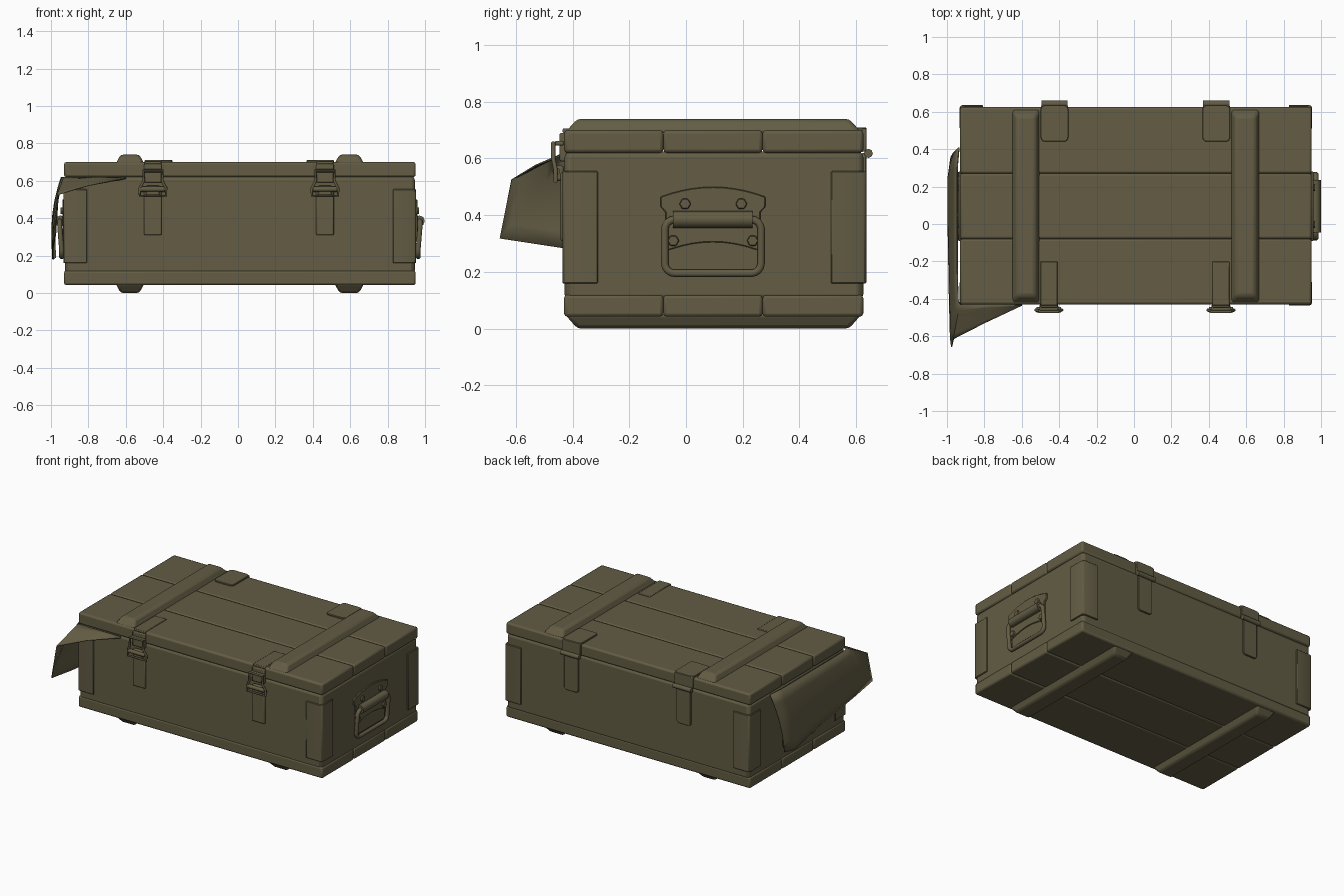
import bpy, bmesh, math
from mathutils import Vector

if "Cube" in bpy.data.objects:
    bpy.data.objects.remove(bpy.data.objects["Cube"])

olive = bpy.data.materials.new("olive drab")
olive.diffuse_color = (0.125, 0.108, 0.058, 1)
olive.use_nodes = True
olive.node_tree.nodes["Principled BSDF"].inputs["Base Color"].default_value = olive.diffuse_color
X0, X1, Y0, Y1 = -0.93, 0.95, -0.43, 0.63
CX = (X0 + X1) / 2


def finish(name, bm, bevel=0.0, segs=2, angle=35):
    bmesh.ops.recalc_face_normals(bm, faces=bm.faces)
    me = bpy.data.meshes.new(name)
    bm.to_mesh(me)
    bm.free()
    ob = bpy.data.objects.new(name, me)
    bpy.context.collection.objects.link(ob)
    me.materials.append(olive)
    if bevel:
        m = ob.modifiers.new("bevel", 'BEVEL')
        m.width, m.segments, m.limit_method = bevel, segs, 'ANGLE'
    bpy.ops.object.select_all(action='DESELECT')
    ob.select_set(True)
    bpy.context.view_layer.objects.active = ob
    bpy.ops.object.shade_smooth_by_angle(angle=math.radians(angle))
    return ob


def box(name, x, y, z, bevel=0.0, taper=(0, 0), up=1):
    """Box from ranges; taper pulls in the top (up=1) or bottom (up=-1) face."""
    bm = bmesh.new()
    bmesh.ops.create_cube(bm, size=1)
    for v in bm.verts:
        t = 1 if v.co.z * up > 0 else 0
        sx, sy = (1 if v.co.x > 0 else -1), (1 if v.co.y > 0 else -1)
        v.co = (x[v.co.x > 0] - sx * t * taper[0], y[v.co.y > 0] - sy * t * taper[1], z[v.co.z > 0])
    return finish(name, bm, bevel)


def prism(name, pts, offset):
    """Closed outline of 3D points, extruded along offset."""
    bm = bmesh.new()
    f = bm.faces.new([bm.verts.new(p) for p in pts])
    r = bmesh.ops.extrude_face_region(bm, geom=[f])
    bmesh.ops.translate(bm, vec=offset, verts=[v for v in r['geom'] if isinstance(v, bmesh.types.BMVert)])
    return finish(name, bm, 0.003, 1)


def wire(name, pts, r, cyclic=True):
    """Round bar along a path."""
    cu = bpy.data.curves.new(name, 'CURVE')
    cu.dimensions, cu.bevel_depth, cu.bevel_resolution, cu.use_fill_caps = '3D', r, 2, True
    s = cu.splines.new('POLY')
    s.points.add(len(pts) - 1)
    for p, co in zip(s.points, pts):
        p.co = (*co, 1)
    s.use_cyclic_u = cyclic
    ob = bpy.data.objects.new(name, cu)
    bpy.context.collection.objects.link(ob)
    cu.materials.append(olive)
    bpy.ops.object.select_all(action='DESELECT')
    ob.select_set(True)
    bpy.context.view_layer.objects.active = ob
    bpy.ops.object.convert(target='MESH')
    bpy.ops.object.shade_smooth_by_angle(angle=math.radians(50))


def rounded(a0, a1, b0, b1, r, n=4):
    """2D rounded rectangle outline."""
    out = []
    for i, (a, b) in enumerate([(a1 - r, b1 - r), (a0 + r, b1 - r), (a0 + r, b0 + r), (a1 - r, b0 + r)]):
        for k in range(n + 1):
            t = math.pi / 2 * (i + k / n)
            out.append((a + r * math.cos(t), b + r * math.sin(t)))
    return out


# crate body
box("body", (X0 + .005, X1 - .005), (Y0 + .002, Y1 - .005), (.10, .625), .02)

# lid and base, three planks each
seams = [Y0, -.08, .27, Y1 - .005]
for nm, z in (("lid", (.62, .70)), ("base", (.042, .12))):
    for i in range(3):
        box(f"{nm}_plank", (X0, X1), (seams[i], seams[i + 1]), z, .012)

# battens across the lid and under the base
for x in ((-.655, -.50), (.515, .675)):
    box("lid_batten", x, (Y0 + .002, Y1 - .01), (.69, .74), .014, (.028, .045))
    box("base_batten", x, (Y0 + .002, Y1 - .01), (0, .052), .014, (.028, .045), -1)

# corner plates wrapped round the four vertical edges
for sx, xe in ((-1, X0), (1, X1)):
    for sy, ye in ((-1, Y0), (1, Y1)):
        L, t, o = .125, .012, .006
        xo, yo, c = xe + sx * o * .5, ye + sy * o, .016
        pts = [(xo - sx * L, yo), (xo - sx * c, yo), (xo - sx * c * .3, yo - sy * c * .3), (xo, yo - sy * c),
               (xo, yo - sy * L), (xo - sx * t, yo - sy * L), (xo - sx * t, yo - sy * 2 * t),
               (xo - sx * 2 * t, yo - sy * t), (xo - sx * L, yo - sy * t)]
        prism("corner_plate", [(a, b, .16) for a, b in pts], Vector((0, 0, .395)))

# front latches
for x in (-.455, .465):
    box("latch_plate", (x - .047, x + .047), (Y0 - .012, Y0 + .01), (.31, .55), .006)
    box("latch_lever", (x - .038, x + .038), (Y0 - .03, Y0), (.52, .575), .01)
    box("latch_catch", (x - .047, x + .047), (Y0 - .016, Y0 + .01), (.59, .69), .006)
    box("latch_hook", (x - .05, x + .05), (Y0 - .034, Y0), (.645, .662), .006)
    box("latch_lid_tab", (x - .045, x + .045), (Y0 - .005, -.20), (.69, .706), .004)
    loop = [(x - .07, .52), (x + .07, .52), (x + .07, .56), (x + .05, .60), (x + .05, .655),
            (x - .05, .655), (x - .05, .60), (x - .07, .56)]
    wire("latch_loop", [(a, Y0 - .03 - .008 * (b > .58), b) for a, b in loop], .008)
    wire("latch_pin", [(x - .065, Y0 - .028, .555), (x + .065, Y0 - .028, .555)], .014, False)

# rear hinges
for x in (-.425, .44):
    prism("hinge_lid_leaf", [(a, b, .69) for a, b in rounded(x - .074, x + .074, .44, Y1 + .006, .025)],
          Vector((0, 0, .02)))
    box("hinge_lid_bend", (x - .072, x + .072), (Y1 - .012, Y1 + .006), (.625, .705), .004)
    prism("hinge_body_leaf", [(a, Y1 - .01, b) for a, b in rounded(x - .055, x + .055, .36, .62, .02)],
          Vector((0, .016, 0)))
    wire("hinge_barrel", [(x - .07, .643, .618), (x + .07, .643, .618)], .016, False)

# side handles
for s, xe in ((1, X1 - .005), (-1, X0 + .005)):
    arch = lambda y, a, h: a + h * (1 - ((y - .095) / .185) ** 2)
    ys = [-.09 + .37 * i / 10 for i in range(11)]
    plate = [(y, arch(y, .465, .035)) for y in ys] + [(y, arch(y, .265, .04)) for y in reversed(ys[1:-1])]
    plate = plate[:11] + [(.28, .43), (.262, .41), (.262, .275)] + plate[11:] + [(-.072, .275), (-.072, .41), (-.09, .43)]
    prism("handle_plate", [(xe, y, z) for y, z in plate], Vector((s * .014, 0, 0)))
    # recessed lower plate
    prism("handle_lower_plate", [(xe, y, z) for y, z in rounded(-.065, .255, .205, .33, .02)], Vector((s * .008, 0, 0)))
    # grip roll and hanging bail
    wire("handle_grip", [(xe + s * .024, y, .385) for y in (-.045, .235)], .03, False)
    bail = rounded(-.075, .265, .195, .385, .035)
    wire("handle_bail", [(xe + s * (.028 if z > .25 else .018), y, z) for y, z in bail], .014)
    for y, z in ((-.003, .44), (.195, .44), (-.045, .31), (.235, .31)):
        hexa = [(xe, y + .021 * math.cos(k * math.pi / 3), z + .021 * math.sin(k * math.pi / 3)) for k in range(6)]
        prism("handle_bolt", hexa, Vector((s * .024, 0, 0)))

# cloth flap hanging from under the lid: columns of (top, bottom) points
cols = [((-.60, -.432, .618), (-.60, -.436, .612)), ((-.76, -.43, .618), (-.80, -.53, .575)),
        ((-.93, -.43, .618), (-.965, -.615, .525)), ((-.94, -.41, .618), (-.975, -.657, .318)),
        ((-.945, -.25, .618), (-.98, -.44, .285)), ((-.945, .05, .618), (-.99, -.02, .235)),
        ((-.945, .30, .618), (-.99, .22, .178)), ((-.935, .41, .618), (-.975, .31, .19))]
bm = bmesh.new()
N = 6
grid = []
for top, bot in cols:
    row = []
    for j in range(N + 1):
        t = j / N
        p = Vector(top).lerp(Vector(bot), t)
        if top[1] > -.42:
            p.x -= .022 * math.sin(math.pi * t)
            p.x = max(p.x, -.994)
        row.append(bm.verts.new(p))
    grid.append(row)
for a, b in zip(grid, grid[1:]):
    for j in range(N):
        bm.faces.new((a[j], a[j + 1], b[j + 1], b[j]))
cloth = finish("cloth_flap", bm, angle=60)
m = cloth.modifiers.new("thickness", 'SOLIDIFY')
m.thickness, m.offset = .006, 0
